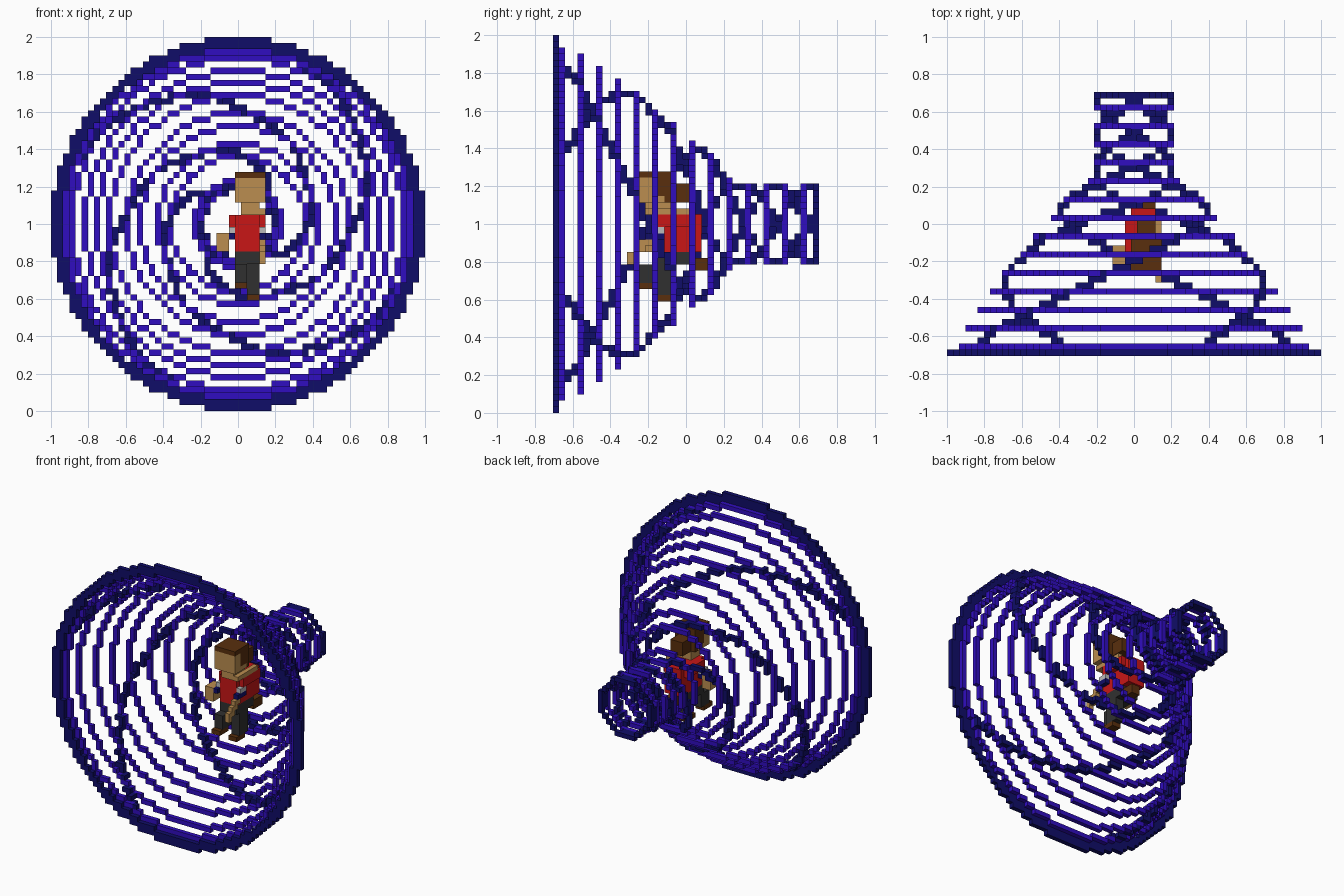
import bpy, bmesh, math
from itertools import product
from mathutils import Vector

if "Cube" in bpy.data.objects:
    bpy.data.objects.remove(bpy.data.objects["Cube"], do_unlink=True)

U = 2 / 61  # edge of one block


def material(name, r, g, b):
    m = bpy.data.materials.new(name)
    m.use_nodes = True
    m.diffuse_color = (r, g, b, 1)
    m.node_tree.nodes["Principled BSDF"].inputs["Base Color"].default_value = (r, g, b, 1)
    return m


BLUE = material("bright_blue", 0.030, 0.004, 0.53)
NAVY = material("navy", 0.005, 0.004, 0.14)
RED = material("red", 0.58, 0.008, 0.008)
SKIN = material("skin_tan", 0.50, 0.27, 0.08)
HAIR = material("dark_brown", 0.10, 0.028, 0.004)
GREY = material("charcoal", 0.03, 0.03, 0.03)
SILVER = material("light_grey", 0.50, 0.50, 0.50)


def blocks(name, cells, mat):
    """Outer skin of a set of unit blocks; cell (0, 0, 0) lies on the cone axis."""
    bm = bmesh.new()
    for cell in cells:
        for axis, sign in product(range(3), (-1, 1)):
            n, u = Vector(), Vector()
            n[axis], u[(axis + 1) % 3] = sign, 1
            if tuple(int(v) for v in Vector(cell) + n) in cells:
                continue
            v = n.cross(u)
            corners = [n + u + v, n - u + v, n - u - v, n + u - v]
            bm.faces.new([bm.verts.new((Vector(cell) + c / 2) * U + Vector((0, 0, 1)))
                          for c in corners])
    bmesh.ops.remove_doubles(bm, verts=bm.verts, dist=1e-4)
    mesh = bpy.data.meshes.new(name)
    bm.to_mesh(mesh)
    bm.free()
    mesh.materials.append(mat)
    bpy.context.collection.objects.link(bpy.data.objects.new(name, mesh))


def ring(r, y):
    """Stepped circle, one block thick."""
    out = set()
    for a in range(-r, r + 1):
        b = round(math.sqrt(r * r - a * a))
        for s in (-b, b):
            out |= {(a, y, s), (s, y, a)}
    return out


def lerp(table, t):
    for (a, va), (b, vb) in zip(table, table[1:]):
        if t <= b:
            return va + (vb - va) * (t - a) / (b - a)
    return table[-1][1]


# Mouth ring, two blocks wide, and the small end ring
mouth = ring(30, -21) | {(x, -21, z) for x, z in product(range(-30, 31), repeat=2)
                         if 28.5 <= math.hypot(x, z) < 30.3}
end = ring(6, 21)
blocks("mouth_ring", mouth, NAVY)
blocks("end_ring", end, NAVY)

# Hoops every third block: funnel first, then the narrow tube
radii = [28, 27, 25, 23, 21, 18, 16, 13, 11, 7, 6, 6, 6, 6]
profile = [(-20 + 3 * i, r) for i, r in enumerate(radii)]
used = mouth | end
for i, (y, r) in enumerate(profile):
    hoop = ring(r, y)
    used |= hoop
    blocks(f"hoop_{i + 1}", hoop, BLUE)

# Four strands winding along the funnel, tightening towards the tube
twist = [(-20, -68), (-15, -45), (-9, -16), (-5, 5), (0, 49), (3, 88), (7, 140), (21, 378)]
for k in range(4):
    strand = set()
    for i in range(41 * 16):
        t = -20 + i / 16
        a = math.radians(90 * k - lerp(twist, t))
        r = lerp(profile, t)
        strand.add((round(r * math.cos(a)), round(t), round(r * math.sin(a))))
    blocks(f"strand_{k + 1}", strand - used, NAVY)


def box(lo, hi):
    """All blocks between two corner blocks."""
    return set(product(*(range(a, b + 1) for a, b in zip(lo, hi))))


def both_sides(y0, y1, z0, z1, left=4, right=-1):
    return box((left, y0, z0), (left, y1, z1)) | box((right, y0, z0), (right, y1, z1))


# Head of the figure: the hair wraps the top, back and sides of the face
hair = box((0, -7, 8), (4, -3, 8)) | box((0, -3, 4), (4, -3, 7)) | both_sides(-5, -4, 5, 7, 4, 0)
blocks("hair", hair, HAIR)
blocks("ponytail", box((1, -2, 4), (3, 0, 6)), HAIR)
blocks("head", box((0, -7, 4), (4, -4, 7)) - hair, SKIN)
blocks("neck", box((1, -6, 2), (3, -3, 3)), SKIN)

# Torso and arms
blocks("shirt", box((0, -5, -4), (3, 2, 1)), RED)
blocks("sleeves", both_sides(-4, 1, 0, 1), RED)
blocks("cuffs", both_sides(-5, -4, -1, -1), SILVER)
blocks("wristbands", both_sides(-6, -4, -2, -2), NAVY)
blocks("left_shoulder", box((4, -6, 2), (4, 0, 2)), SKIN)
blocks("left_arm", {(4, y, z) for i in range(4) for y, z in ((-6 - i, -3 - i), (-7 - i, -3 - i))
                    if y >= -9}, SKIN)
blocks("right_hand", box((-3, -6, -4), (-2, -4, -2)), SKIN)

# Legs in mid-stride, with one foot kicked back
blocks("hips", box((0, -5, -6), (3, 0, -5)), GREY)
blocks("right_leg", box((0, -7, -9), (1, -5, -7)), GREY)
blocks("right_shoe", box((0, -8, -10), (1, -6, -10)), HAIR)
blocks("left_leg", box((2, -4, -11), (3, -2, -7)), GREY)
blocks("left_shoe", box((2, -5, -12), (3, -3, -12)), HAIR)
blocks("trailing_foot", box((2, 1, -7), (3, 3, -6)), HAIR)
